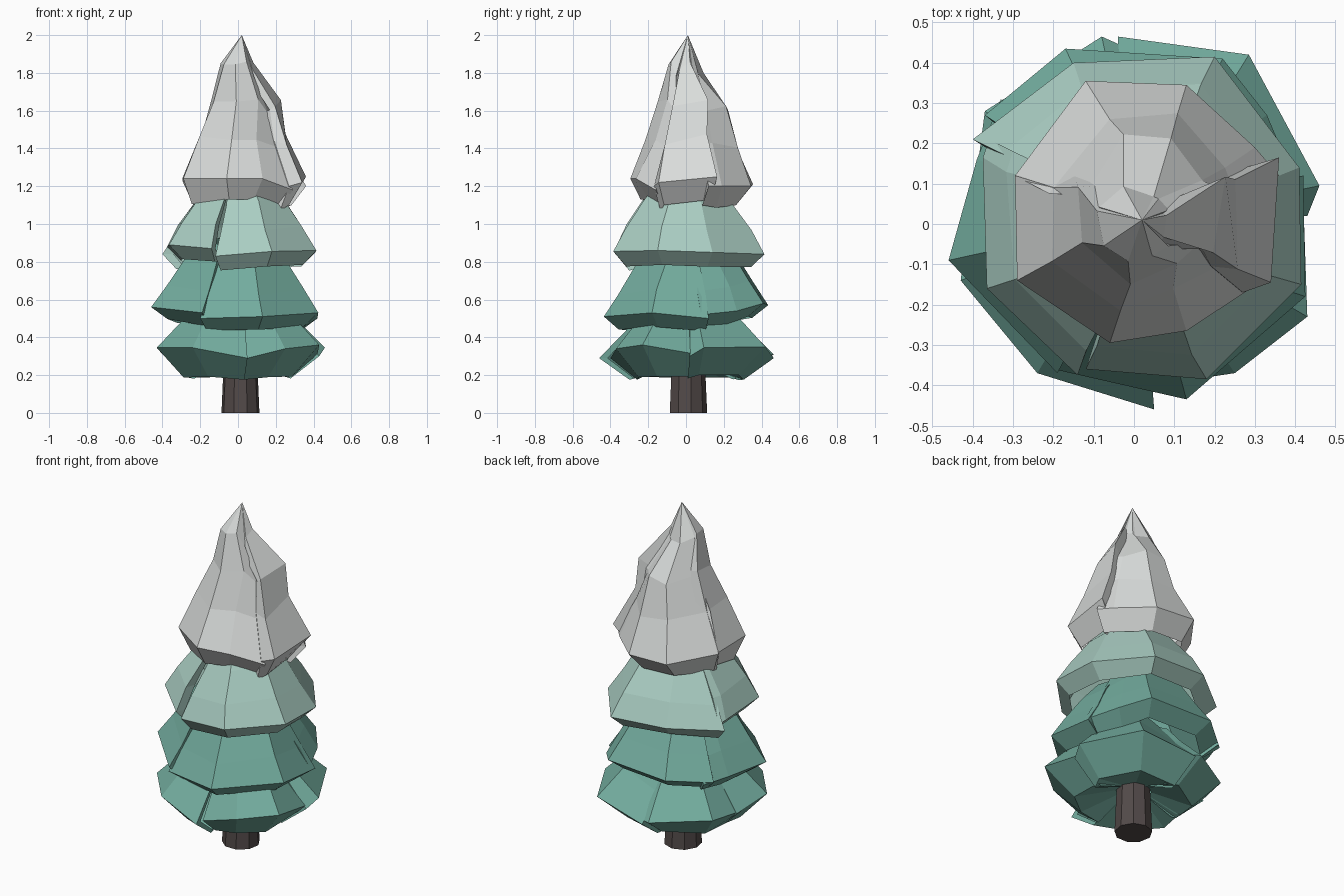
import bpy, bmesh, math, random
random.seed(7)


def material(name, rgb):
    m = bpy.data.materials.new(name)
    m.diffuse_color = (*rgb, 1)
    return m


bark = material("dark bark", (0.085, 0.068, 0.066))
green = material("pine green", (0.17, 0.41, 0.34))
frost = material("frosted green", (0.40, 0.61, 0.54))
snow = material("snow grey", (0.70, 0.72, 0.71))


def finish(name, bm, mat):
    me = bpy.data.meshes.new(name)
    bm.to_mesh(me)
    bm.free()
    me.materials.append(mat)
    ob = bpy.data.objects.new(name, me)
    bpy.context.collection.objects.link(ob)


def tier(name, mat, strips, rings, jitter=0.008, apex=None, fold=0.85, floor=None):
    """Foliage skirt: each strip is a run of rim points (counter-clockwise).
    rings = (scale, height offset from rim, x shift, y shift), bottom to top.
    Strip ends fold inwards; floor = level of the hem and a shallow hollow underside."""
    bm = bmesh.new()
    for strip in strips:
        first, last = strip[0], strip[-1]
        pts = [(first[0] * fold, first[1] * fold, first[2])] + strip + \
              [(last[0] * fold, last[1] * fold, last[2])]
        cols = []
        for x, y, z in pts:
            col = []
            if floor:
                col.append(bm.verts.new((x * 0.2, y * 0.2, floor + 0.07)))
            for s, dz, ox, oy in rings:
                j = 0 if dz == 0 else jitter
                h = floor + (z - 0.33) * 0.2 if floor and dz < 0 else z + dz
                col.append(bm.verts.new((x * s + ox + random.uniform(-j, j),
                                         y * s + oy + random.uniform(-j, j),
                                         h + random.uniform(-j, j))))
            cols.append(col)
        tip = bm.verts.new(apex) if apex else None
        for a, b in zip(cols, cols[1:]):
            for k in range(len(a) - 1):
                bm.faces.new((a[k], b[k], b[k + 1], a[k + 1]))
            if tip:
                bm.faces.new((a[-1], b[-1], tip))
    finish(name, bm, mat)


# Trunk
bm = bmesh.new()
bmesh.ops.create_cone(bm, cap_ends=True, segments=9, radius1=0.102, radius2=0.08, depth=0.5)
bmesh.ops.translate(bm, verts=bm.verts, vec=(0.013, 0.01, 0.25))
finish("trunk", bm, bark)

# Lowest skirt
tier("bottom_branches", green, [
    [(0.05, -0.40, 0.29), (0.25, -0.37, 0.34), (0.43, -0.23, 0.36), (0.42, 0.06, 0.31)],
    [(0.43, 0.02, 0.30), (0.46, 0.095, 0.345), (0.285, 0.42, 0.35), (-0.04, 0.465, 0.29)],
    [(0.02, 0.42, 0.30), (-0.08, 0.465, 0.31), (-0.37, 0.28, 0.33), (-0.40, 0.05, 0.31)],
    [(-0.40, 0.10, 0.31), (-0.43, -0.14, 0.345), (-0.24, -0.37, 0.345), (0.05, -0.46, 0.29)],
], [(0.66, -0.145, 0, 0), (1, 0, 0, 0), (0.70, 0.14, 0, 0), (0.5, 0.26, 0, 0)],
    floor=0.19, fold=0.9)

# Second skirt
tier("lower_branches", green, [
    [(-0.20, -0.36, 0.50), (0.13, -0.435, 0.51), (0.425, -0.18, 0.53), (0.42, 0.12, 0.50)],
    [(0.41, 0.08, 0.52), (0.33, 0.27, 0.54), (0.22, 0.41, 0.58), (-0.17, 0.435, 0.57),
     (-0.37, 0.27, 0.55)],
    [(-0.33, 0.31, 0.54), (-0.39, 0.16, 0.55), (-0.46, -0.09, 0.56), (-0.19, -0.37, 0.53)],
], [(0.80, -0.07, 0, 0), (1, 0, 0, 0), (0.83, 0.12, 0, 0), (0.63, 0.26, 0, 0),
    (0.45, 0.36, 0, 0)], fold=0.9)

# Frosted skirt
tier("upper_branches", frost, [
    [(-0.12, -0.36, 0.83), (0.18, -0.385, 0.855), (0.415, -0.15, 0.86), (0.41, 0.14, 0.85),
     (0.20, 0.415, 0.84), (-0.15, 0.40, 0.86), (-0.40, 0.21, 0.84)],
    [(-0.36, 0.21, 0.87), (-0.375, 0.165, 0.88), (-0.365, -0.16, 0.89), (-0.14, -0.375, 0.87)],
], [(0.82, -0.075, 0, 0), (1, 0, 0, 0), (0.83, 0.12, 0, 0), (0.57, 0.27, 0.01, 0),
    (0.4, 0.36, 0, 0)])

# Snowy crown running up to the tip
tier("snowy_top", snow, [
    [(0.36, 0.12, 1.20), (0.30, 0.19, 1.20), (0.13, 0.345, 1.20), (-0.12, 0.355, 1.21),
     (-0.295, 0.12, 1.23), (-0.28, 0.09, 1.22)],
    [(-0.20, 0.14, 1.23), (-0.295, 0.12, 1.24), (-0.29, -0.14, 1.24), (-0.06, -0.295, 1.24),
     (0.13, -0.265, 1.24), (0.29, -0.16, 1.18)],
    [(0.27, -0.17, 1.20), (0.34, -0.145, 1.22), (0.36, 0.165, 1.25), (0.25, 0.12, 1.20)],
], [(0.78, -0.12, 0, 0), (1, 0, 0, 0), (0.71, 0.22, 0.01, 0.01), (0.52, 0.41, 0.025, 0.02),
    (0.25, 0.60, 0, 0)], jitter=0.02, apex=(0.02, 0.01, 2.0))
